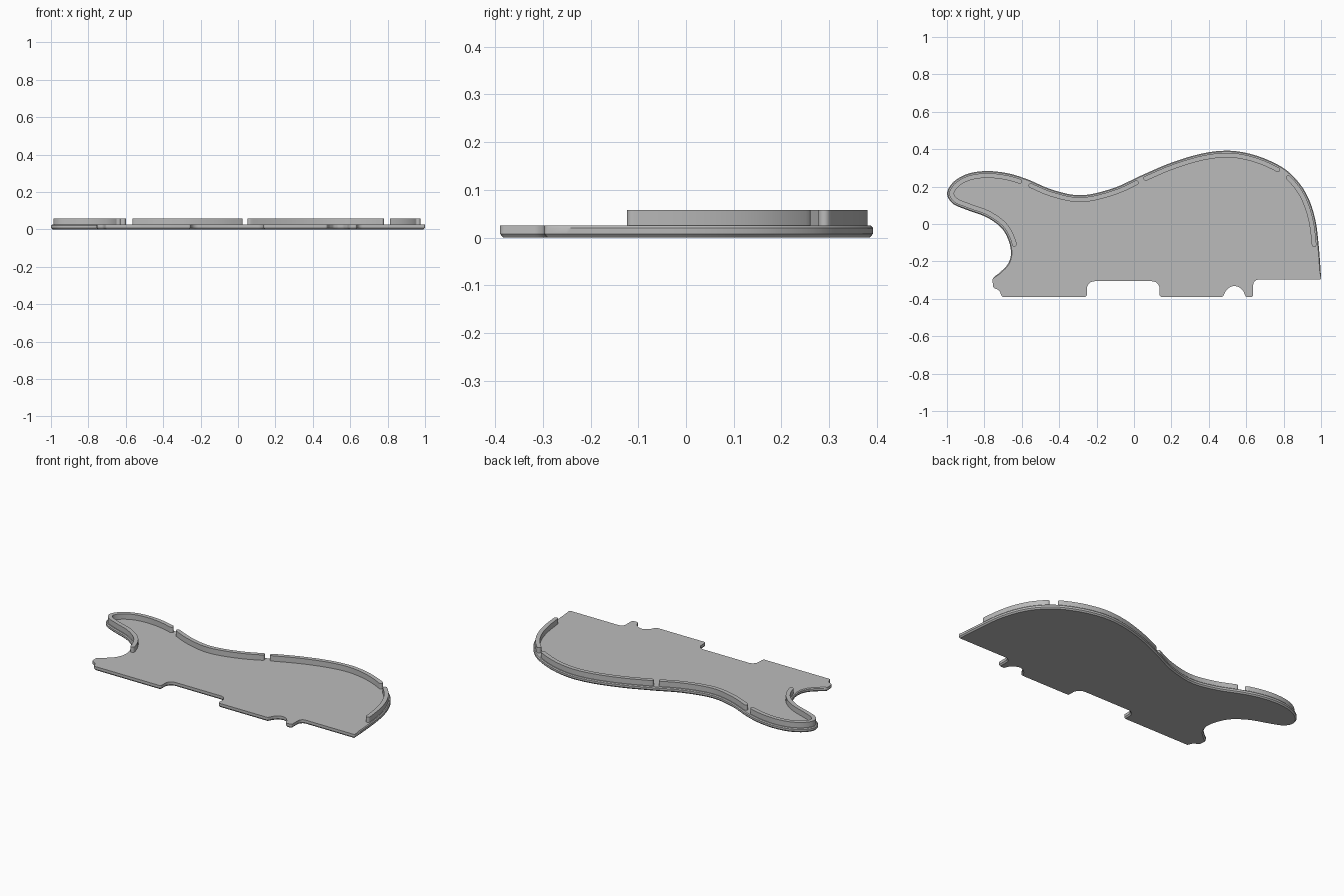
import bpy
import bmesh
import math
from mathutils import Vector

cube = bpy.data.objects.get("Cube")
if cube:
    bpy.data.objects.remove(cube, do_unlink=True)

PLATE_TOP, WALL_TOP = 0.025, 0.058
WALL_INSET, WALL_HALF = 0.024, 0.0125

grey = bpy.data.materials.new("plain grey")
grey.use_nodes = True
color = (0.5, 0.5, 0.5, 1)
grey.diffuse_color = color
grey.node_tree.nodes["Principled BSDF"].inputs["Base Color"].default_value = color


def spline(points, steps=12):
    """Catmull-Rom curve through the points."""
    p = [Vector(q) for q in points]
    p = [2 * p[0] - p[1]] + p + [2 * p[-1] - p[-2]]
    out = []
    for a, b, c, d in zip(p, p[1:], p[2:], p[3:]):
        for i in range(steps):
            t = i / steps
            out.append(0.5 * (2 * b + (c - a) * t + (2 * a - 5 * b + 4 * c - d) * t**2
                              + (3 * b - a - 3 * c + d) * t**3))
    return out + [p[-2]]


def fillet(corners, before, after, steps=6):
    """Round each (x, y, radius) corner of an open chain."""
    pts = [before] + [Vector(c[:2]) for c in corners] + [after]
    out = []
    for prev, cur, nxt, corner in zip(pts, pts[1:], pts[2:], corners):
        u, v = (prev - cur).normalized(), (nxt - cur).normalized()
        half = u.angle(v) / 2
        cut = min(corner[2] / math.tan(half), 0.48 * (prev - cur).length,
                  0.48 * (nxt - cur).length)
        radius = cut * math.tan(half)
        center = cur + (u + v).normalized() * radius / math.sin(half)
        a, b = cur + u * cut - center, cur + v * cut - center
        sweep = a.angle(b)
        for i in range(steps + 1):
            t = i / steps
            out.append(center + (a * math.sin((1 - t) * sweep)
                                 + b * math.sin(t * sweep)) / math.sin(sweep))
    return out


def offset(pts, dists, closed):
    """Move each point to the left of the path, with mitred corners."""
    out, n = [], len(pts)
    for i, p in enumerate(pts):
        a = pts[i - 1] if closed or i else p
        b = pts[(i + 1) % n] if closed or i < n - 1 else p
        d1, d2 = (p - a).normalized(), (b - p).normalized()
        t = (d1 + d2).normalized()
        k = max(0.5, t.dot(d2 if d2.length else d1))
        out.append(p + Vector((-t.y, t.x)) * dists[i] / k)
    return out


def loft(name, layers):
    """Solid from stacked (outline, z) layers with equal point counts."""
    bm = bmesh.new()
    rings = [[bm.verts.new((p.x, p.y, z)) for p in pts] for pts, z in layers]
    n = len(rings[0])
    for lo, hi in zip(rings, rings[1:]):
        for i in range(n):
            j = (i + 1) % n
            bm.faces.new((lo[i], lo[j], hi[j], hi[i]))
    bm.faces.new(rings[0][::-1])
    bm.faces.new(rings[-1])
    bmesh.ops.recalc_face_normals(bm, faces=bm.faces)
    mesh = bpy.data.meshes.new(name)
    bm.to_mesh(mesh)
    bm.free()
    mesh.materials.append(grey)
    obj = bpy.data.objects.new(name, mesh)
    bpy.context.collection.objects.link(obj)
    bpy.ops.object.select_all(action="DESELECT")
    obj.select_set(True)
    bpy.context.view_layer.objects.active = obj
    bpy.ops.object.shade_smooth_by_angle(angle=math.radians(30))


# Curved edge, from the right side over the top to the lower left
curve = spline([
    (0.998, -0.25), (0.988, -0.12), (0.972, 0.01), (0.94, 0.12), (0.89, 0.21), (0.812, 0.29),
    (0.71, 0.345), (0.6, 0.38), (0.49, 0.392), (0.36, 0.376), (0.2, 0.328), (0.04, 0.26),
    (-0.11, 0.192), (-0.28, 0.154), (-0.43, 0.181), (-0.575, 0.241), (-0.68, 0.272),
    (-0.79, 0.283), (-0.89, 0.268), (-0.965, 0.225), (-0.999, 0.165), (-0.97, 0.11),
    (-0.89, 0.074), (-0.79, 0.037), (-0.71, -0.02), (-0.67, -0.09), (-0.658, -0.16),
    (-0.675, -0.215), (-0.715, -0.257), (-0.745, -0.28)])

# Straight lower edge with its notches and small arch
lower = fillet([
    (-0.757, -0.295, 0.01), (-0.753, -0.34, 0.015), (-0.72, -0.355, 0.02),
    (-0.706, -0.39, 0.012), (-0.252, -0.39, 0.012), (-0.252, -0.306, 0.045),
    (0.137, -0.306, 0.045), (0.137, -0.39, 0.012), (0.474, -0.39, 0.012),
    (0.49, -0.36, 0.02), (0.51, -0.338, 0.03), (0.537, -0.33, 0.03), (0.563, -0.338, 0.03),
    (0.585, -0.36, 0.02), (0.598, -0.39, 0.012), (0.637, -0.39, 0.012),
    (0.637, -0.297, 0.03), (1.0, -0.297, 0.008)], curve[-1], curve[0])

# Base plate, bevelled below all round and above along the curve
outline = curve + lower
n = len(outline)
bottom = offset(outline, [0.007] * n, True)
top = offset(outline, [0.005] * len(curve) + [0.0] * len(lower), True)
loft("base_plate", [(bottom, 0), (outline, 0.008), (outline, 0.02), (top, PLATE_TOP)])

# Raised wall in four pieces following the curve
middle = offset(curve, [WALL_INSET] * len(curve), False)


def nearest(x, y):
    return min(range(len(middle)), key=lambda i: (middle[i] - Vector((x, y))).length)


def wall(name, start, end):
    path = middle[nearest(*start):nearest(*end) + 1]
    left = offset(path, [WALL_HALF] * len(path), False)
    right = offset(path, [-WALL_HALF] * len(path), False)

    def cap(center, first):
        r = first - center
        return [center + Vector((r.x * math.cos(a) - r.y * math.sin(a),
                                 r.x * math.sin(a) + r.y * math.cos(a)))
                for a in (math.pi * i / 8 for i in range(1, 8))]

    ring = right + cap(path[-1], right[-1]) + left[::-1] + cap(path[0], left[0])
    loft(name, [(ring, PLATE_TOP - 0.003), (ring, WALL_TOP)])


wall("right_wall", (0.965, -0.11), (0.823, 0.247))
wall("crest_wall", (0.77, 0.286), (0.067, 0.247))
wall("valley_wall", (0.012, 0.222), (-0.555, 0.208))
wall("tail_wall", (-0.612, 0.229), (-0.646, -0.11))
